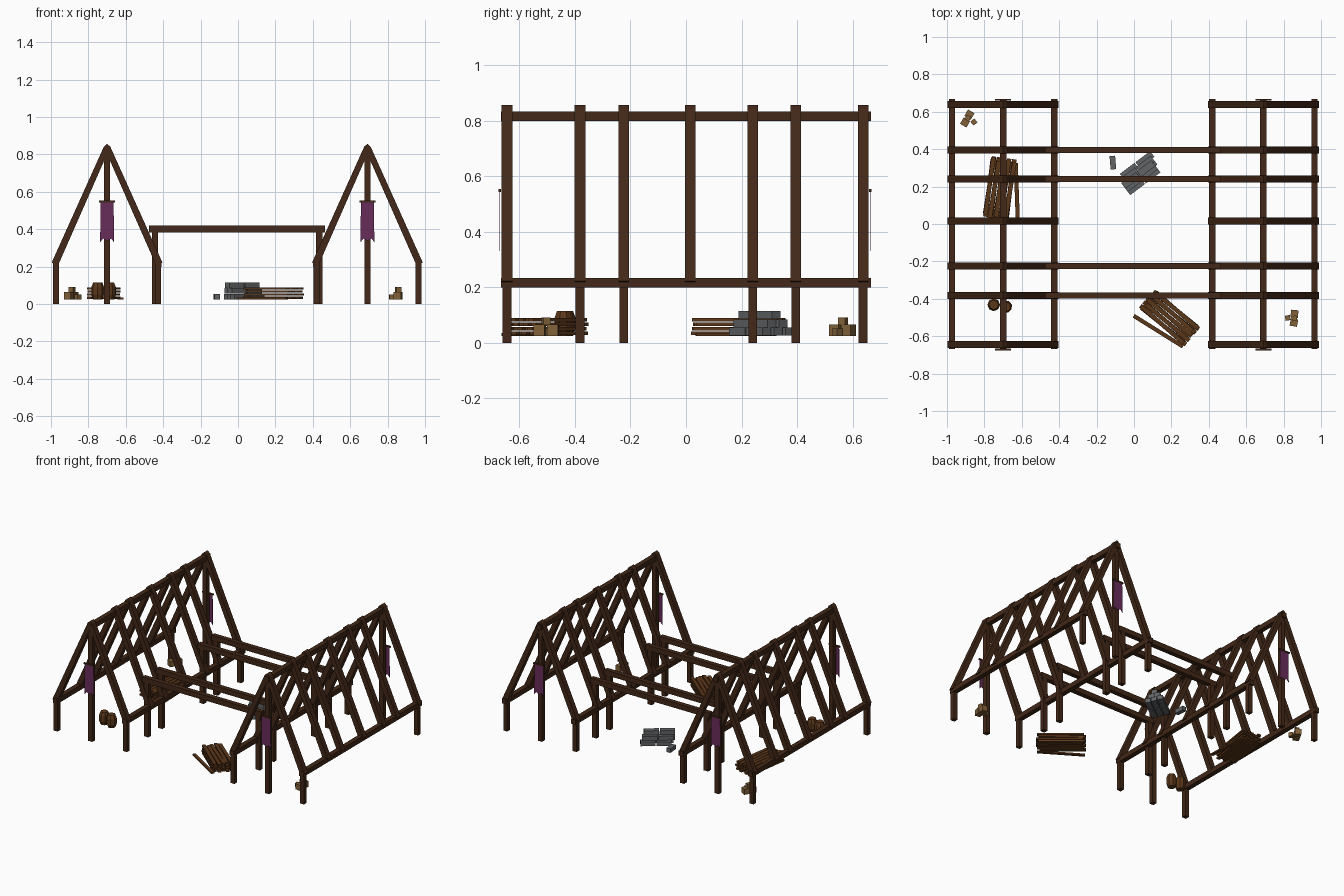
import bpy, bmesh, math
from mathutils import Vector, Matrix

if "Cube" in bpy.data.objects:
    bpy.data.objects.remove(bpy.data.objects["Cube"])


def mat(name, rgb):
    m = bpy.data.materials.new(name)
    m.diffuse_color = (*rgb, 1)
    m.use_nodes = True
    m.node_tree.nodes["Principled BSDF"].inputs["Base Color"].default_value = m.diffuse_color
    return m


TIMBER = mat("dark_timber", (0.055, 0.021, 0.009))
PLANK = mat("plank_wood", (0.105, 0.038, 0.010))
CRATE = mat("crate_wood", (0.22, 0.12, 0.04))
STONE = mat("grey_stone", (0.12, 0.125, 0.13))
CLOTH = mat("purple_cloth", (0.14, 0.025, 0.10))


def finish(name, bm, m):
    bmesh.ops.recalc_face_normals(bm, faces=bm.faces)
    me = bpy.data.meshes.new(name)
    bm.to_mesh(me)
    bm.free()
    me.materials.append(m)
    ob = bpy.data.objects.new(name, me)
    bpy.context.collection.objects.link(ob)
    return ob


def box(name, c, s, m, yaw=0):
    bm = bmesh.new()
    bmesh.ops.create_cube(bm, size=1, matrix=Matrix.Translation(c)
                          @ Matrix.Rotation(math.radians(yaw), 4, 'Z')
                          @ Matrix.Diagonal((*s, 1)))
    return finish(name, bm, m)


def prism(name, pts, y, depth, m):
    # extrude an xz outline along y, centred on y
    bm = bmesh.new()
    f = bm.faces.new([bm.verts.new((x, y - depth / 2, z)) for x, z in pts])
    r = bmesh.ops.extrude_face_region(bm, geom=[f])
    bmesh.ops.translate(bm, vec=(0, depth, 0),
                        verts=[v for v in r["geom"] if isinstance(v, bmesh.types.BMVert)])
    return finish(name, bm, m)


ENDS = (-0.645, 0.638)
CROSS = (-0.382, -0.225, 0.24, 0.395)
FRAMES = sorted(ENDS + CROSS + (0.015,))

# two gabled timber halls
for cx in (-0.70, 0.692):
    box("ridge_beam", (cx, 0, 0.816), (0.034, 1.335, 0.035), TIMBER)
    for sx in (-1, 1):
        ex = cx + sx * 0.273
        box("eave_beam", (ex, 0, 0.216), (0.034, 1.335, 0.035), TIMBER)
        for y in ENDS:
            box("corner_post", (ex, y, 0.108), (0.031, 0.031, 0.216), TIMBER)
        for y in FRAMES:
            prism("rafter", [(cx - sx * 0.016, 0.838), (cx, 0.856), (cx + sx * 0.017, 0.842),
                             (cx + sx * 0.296, 0.222), (cx + sx * 0.262, 0.207)],
                  y, 0.038, TIMBER)
    for y in ENDS:
        box("gable_post", (cx, y, 0.41), (0.032, 0.032, 0.82), TIMBER)
        # hanging banner with a notched tail
        by = y + math.copysign(0.026, y)
        prism("banner", [(cx - 0.035, 0.548), (cx + 0.035, 0.548), (cx + 0.037, 0.33),
                         (cx + 0.022, 0.35), (cx, 0.338), (cx - 0.022, 0.35),
                         (cx - 0.037, 0.33)], by, 0.003, CLOTH)
        box("banner_rod", (cx, by, 0.549), (0.086, 0.01, 0.01), TIMBER)

# connecting beams and their posts
for y in CROSS:
    box("cross_beam", (-0.005, y, 0.401), (0.94, 0.033, 0.036), TIMBER)
    for x in (-0.444, 0.434):
        box("cross_beam_post", (x, y, 0.195), (0.034, 0.031, 0.39), TIMBER)


def plank_pile(cx, cy, yaw, n, layers, pitch, length):
    a = math.radians(yaw)
    for k in range(layers):
        for i in range(n):
            o = (i - (n - 1) / 2) * pitch
            s = ((i * 3 + k * 2) % 5 - 2) * 0.005
            box("plank", (cx - math.sin(a) * o + math.cos(a) * s,
                          cy + math.cos(a) * o + math.sin(a) * s, 0.034 + k * 0.0165),
                (length, pitch * 0.85, 0.012), PLANK, yaw + ((i + 2 * k) % 3 - 1))


# timber stacks with a stray plank each
plank_pile(0.19, -0.50, -40, 5, 4, 0.027, 0.30)
box("loose_plank", (0.13, -0.573, 0.03), (0.31, 0.022, 0.01), PLANK, -32)
plank_pile(-0.718, 0.19, 82, 5, 4, 0.028, 0.31)
box("loose_plank", (-0.627, 0.18, 0.03), (0.29, 0.022, 0.01), PLANK, 92)

# stepped pile of stone blocks
a = math.radians(37)
u, v = Vector((math.cos(a), math.sin(a), 0)), Vector((-math.sin(a), math.cos(a), 0))
for k in range(3):
    for j in range(3 - k):
        for i in (-1, 1):
            p = (Vector((0.033, 0.272, 0.04 + k * 0.03)) + u * (i * 0.052 + (j - 1) * 0.012)
                 + v * (j - (2 - k) / 2) * 0.043)
            box("stone_block", p, (0.098, 0.038, 0.029), STONE, 37)
box("loose_stone", (-0.113, 0.328, 0.04), (0.03, 0.072, 0.029), STONE, 5)

# small crates
for x, y, z, s, yaw in ((-0.903, 0.543, 0.045, 0.04, -30), (-0.88, 0.585, 0.045, 0.04, -30),
                        (-0.856, 0.545, 0.038, 0.027, 40), (-0.888, 0.566, 0.077, 0.027, -25),
                        (0.822, -0.502, 0.038, 0.027, 10), (0.858, -0.48, 0.045, 0.04, -5),
                        (0.855, -0.527, 0.045, 0.04, -10), (0.857, -0.504, 0.077, 0.027, 15)):
    box("crate", (x, y, z), (s, s, s), CRATE, yaw)

# bulging eight-sided barrels
for x, y, t in ((-0.75, -0.432, 0), (-0.685, -0.442, 22)):
    bm = bmesh.new()
    rings = []
    for z, r in ((0.025, 0.025), (0.05, 0.034), (0.09, 0.034), (0.114, 0.025)):
        rings.append([bm.verts.new((x + r * math.cos(math.radians(t + q * 45)),
                                    y + r * math.sin(math.radians(t + q * 45)), z))
                      for q in range(8)])
    for lo, hi in zip(rings, rings[1:]):
        for q in range(8):
            bm.faces.new((lo[q], lo[(q + 1) % 8], hi[(q + 1) % 8], hi[q]))
    bm.faces.new(rings[0])
    bm.faces.new(rings[-1])
    finish("barrel", bm, PLANK)
